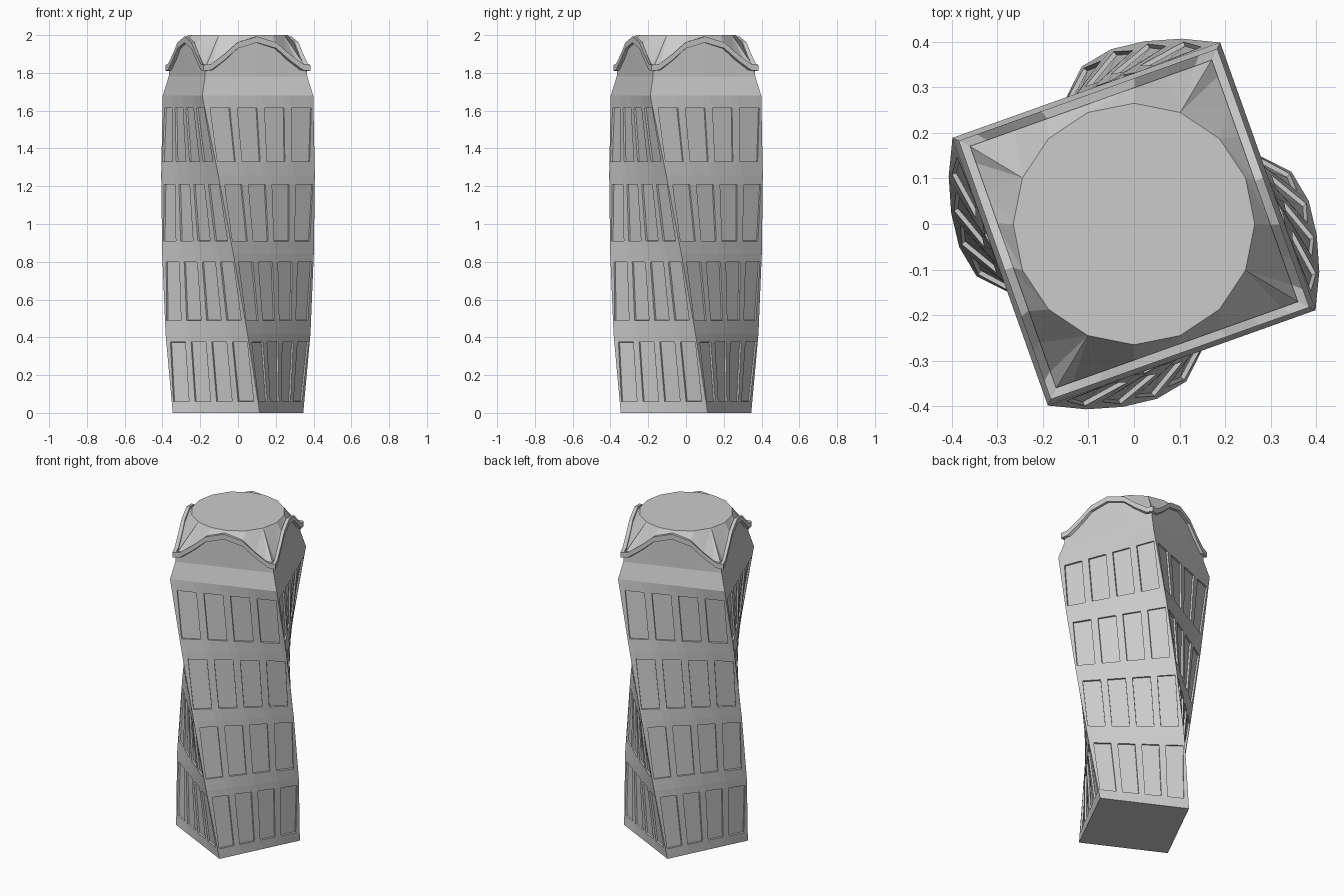
import bpy, bmesh
from math import radians, cos, sin, pi, degrees, atan2
from mathutils import Vector

if "Cube" in bpy.data.objects:
    bpy.data.objects.remove(bpy.data.objects["Cube"])

LEVELS = [0, 0.42, 0.84, 1.26, 1.68]
RADII = [0.364, 0.387, 0.402, 0.420, 0.441]
ANGLES = [18.4 - 43.8 * i / 4 for i in range(5)]
TOP_ANGLE = ANGLES[-1]
WINDOW_Z = [(0.06, 0.375), (0.49, 0.80), (0.91, 1.21), (1.33, 1.615)]


def corner(r, ang, z):
    a = radians(ang)
    return Vector((r * cos(a), r * sin(a), z))


def side_point(r, ang, z, side, u):
    return corner(r, ang + 90 * side, z).lerp(corner(r, ang + 90 * side + 90, z), u)


def finish(bm, name):
    bmesh.ops.remove_doubles(bm, verts=bm.verts, dist=0.0005)
    bmesh.ops.recalc_face_normals(bm, faces=bm.faces)
    me = bpy.data.meshes.new(name)
    bm.to_mesh(me)
    bm.free()
    ob = bpy.data.objects.new(name, me)
    bpy.context.collection.objects.link(ob)
    return ob


# Wavy eave line: flat at the corners, arched mid-side
WAVE = [(0, 1.81), (0.07, 1.815), (0.19, 1.865), (0.32, 1.93), (0.5, 1.96),
        (0.68, 1.93), (0.81, 1.865), (0.93, 1.815)]


def wave_ring(r, dz):
    return [side_point(r, TOP_ANGLE, z + dz, s, u) for s in range(4) for u, z in WAVE]


# Twisted walls with four storeys of windows
bm = bmesh.new()
windows = []
breaks = [0]
for i in range(4):
    breaks += [0.25 * i + 0.035, 0.25 * i + 0.215]
breaks.append(1)
for f in range(4):
    z0, z1 = LEVELS[f], LEVELS[f + 1]
    rows = [(z0, 0), (WINDOW_Z[f][0], -0.015), (WINDOW_Z[f][1], 0.015), (z1, 0)]
    for s in range(4):
        grid = []
        for z, shift in rows:
            t = (z - z0) / (z1 - z0)
            line = []
            for u in breaks:
                uu = u + (shift if 0 < u < 1 else 0)
                lo = side_point(RADII[f], ANGLES[f], z0, s, uu)
                hi = side_point(RADII[f + 1], ANGLES[f + 1], z1, s, uu)
                line.append(bm.verts.new(lo.lerp(hi, t)))
            grid.append(line)
        for j in range(3):
            for i in range(len(breaks) - 1):
                face = bm.faces.new((grid[j][i], grid[j][i + 1],
                                     grid[j + 1][i + 1], grid[j + 1][i]))
                if j == 1 and i % 2 == 1:
                    windows.append(face)
bm.normal_update()
bmesh.ops.inset_individual(bm, faces=windows, thickness=0.001, depth=-0.010)
# Base slab closing the bottom
bm.faces.new([bm.verts.new(corner(RADII[0], ANGLES[0] + 90 * k, 0)) for k in (3, 2, 1, 0)])
finish(bm, "twisted_walls")

# Set-back parapet rising to the wavy eave
bm = bmesh.new()
rings = [[side_point(r, TOP_ANGLE, z, s, u) for s in range(4) for u, _ in WAVE]
         for r, z in ((RADII[-1], 1.68), (0.406, 1.78))]
rings.append(wave_ring(0.404, 0.01))
rings = [[bm.verts.new(p) for p in ring] for ring in rings]
n = len(rings[0])
for a, b in zip(rings, rings[1:]):
    for i in range(n):
        j = (i + 1) % n
        bm.faces.new((a[i], a[j], b[j], b[i]))
finish(bm, "parapet")

# Eave moulding following the wave
bm = bmesh.new()
rings = [[bm.verts.new(p) for p in wave_ring(r, dz)]
         for r, dz in ((0.398, 0), (0.426, 0), (0.426, 0.032), (0.398, 0.032))]
for k in range(4):
    a, b = rings[k], rings[(k + 1) % 4]
    for i in range(n):
        j = (i + 1) % n
        bm.faces.new((a[i], a[j], b[j], b[i]))
finish(bm, "wavy_eave")

# Roof blending the wavy square into a flat round top
bm = bmesh.new()
outer = [bm.verts.new(p) for p in wave_ring(0.402, 0.015)]
disc = [bm.verts.new(corner(0.265, 22.5 * k, 2.0)) for k in range(16)]
near = [round(degrees(atan2(v.co.y, v.co.x)) / 22.5) % 16 for v in outer]
for i in range(n):
    j = (i + 1) % n
    k = near[i]
    while k != near[j]:
        nxt = (k + 1) % 16
        bm.faces.new((outer[i], disc[nxt], disc[k]))
        k = nxt
    bm.faces.new((outer[i], outer[j], disc[k]))
bm.faces.new(disc)
finish(bm, "roof")
